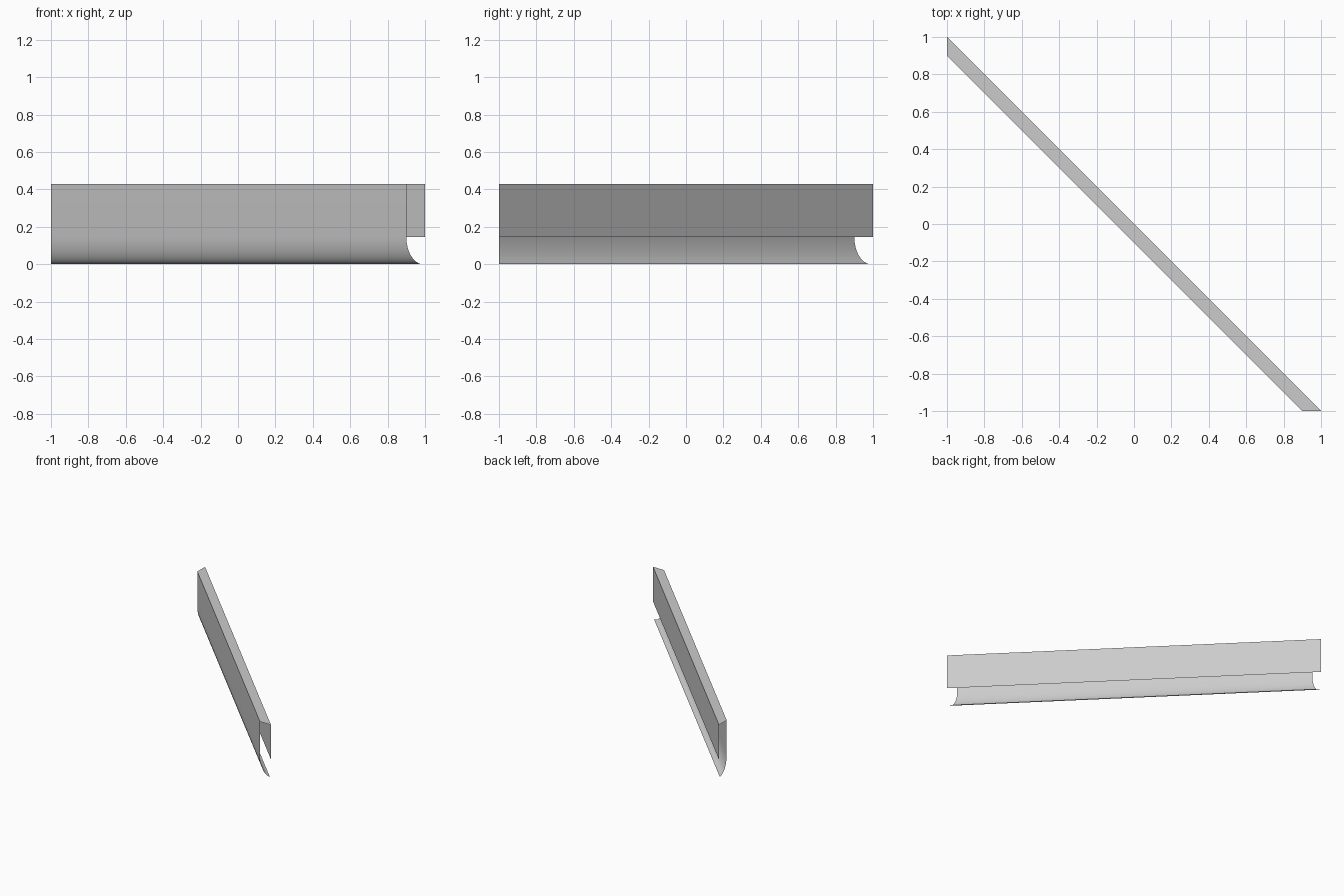
import bpy, math

if "Cube" in bpy.data.objects:
    bpy.data.objects.remove(bpy.data.objects["Cube"])

grey = bpy.data.materials.new("light_grey")
grey.diffuse_color = (0.60, 0.60, 0.60, 1)
grey.use_nodes = True
grey.node_tree.nodes["Principled BSDF"].inputs["Base Color"].default_value = grey.diffuse_color

# Cross-section (depth towards the front, height): back panel, top, front, curved lip
BOTTOM, TOP, DEPTH = 0.145, 0.43, 0.1
profile = [(0, BOTTOM), (0, TOP), (DEPTH, TOP)]
STEPS = 12
for i in range(STEPS + 1):
    a = math.radians(90) * i / STEPS
    profile.append((0.01 + 0.09 * math.cos(a), BOTTOM * (1 - math.sin(a))))

# Sweep diagonally; ends are mitred along x = -1 and y = -1 and left open
n = len(profile)
verts = [(-1, 1 - d, z) for d, z in profile] + [(1 - d, -1, z) for d, z in profile]
faces = [(i, i + 1, n + i + 1, n + i) for i in range(n - 1)]

mesh = bpy.data.meshes.new("diagonal_trim")
mesh.from_pydata(verts, [], faces)
mesh.materials.append(grey)
trim = bpy.data.objects.new("diagonal_trim", mesh)
bpy.context.collection.objects.link(trim)

# Smooth the lip, keep the top corners sharp
bpy.context.view_layer.objects.active = trim
trim.select_set(True)
bpy.ops.object.shade_smooth_by_angle(angle=math.radians(35))
